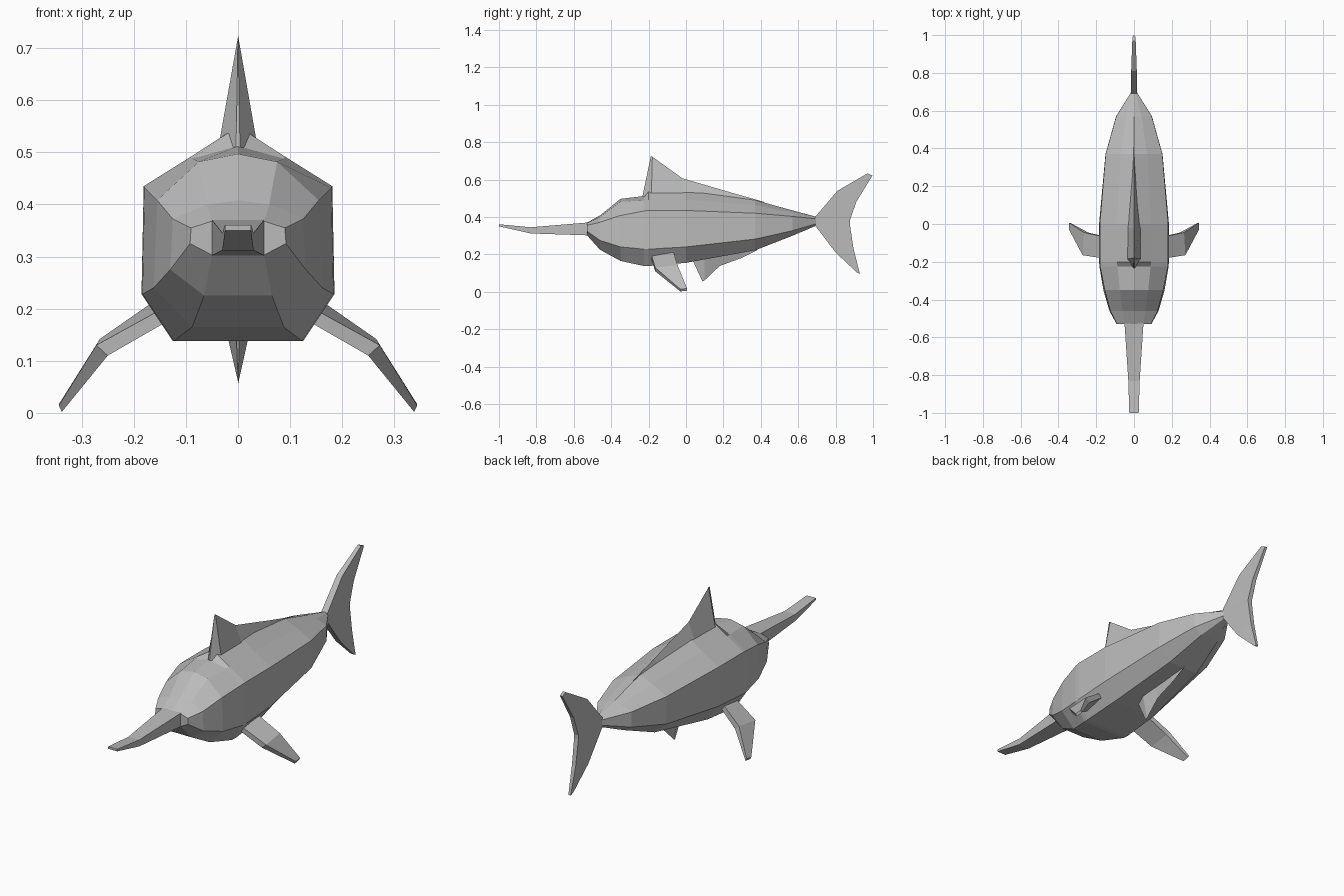
import bpy
import bmesh

cube = bpy.data.objects.get("Cube")
if cube:
    bpy.data.objects.remove(cube, do_unlink=True)

grey = bpy.data.materials.new("plain grey")
grey.use_nodes = True
colour = (0.5, 0.5, 0.5, 1)
grey.diffuse_color = colour
grey.node_tree.nodes["Principled BSDF"].inputs["Base Color"].default_value = colour


def loft(name, rings):
    """Skin a row of equal rings of points and cap both ends."""
    bm = bmesh.new()
    rows = [[bm.verts.new(p) for p in ring] for ring in rings]
    n = len(rows[0])
    for a, b in zip(rows, rows[1:]):
        for i in range(n):
            j = (i + 1) % n
            bm.faces.new((a[i], a[j], b[j], b[i]))
    bm.faces.new(rows[0])
    bm.faces.new(rows[-1])
    bmesh.ops.recalc_face_normals(bm, faces=bm.faces)
    me = bpy.data.meshes.new(name)
    bm.to_mesh(me)
    bm.free()
    me.materials.append(grey)
    ob = bpy.data.objects.new(name, me)
    bpy.context.collection.objects.link(ob)
    return ob


# Body: per section, y, ridge z, then x,z of shoulder, upper side, lower side, belly
sections = [
    (-0.53, 0.370, (0.050, 0.368), (0.090, 0.355), (0.092, 0.325), (0.050, 0.303)),
    (-0.46, 0.408, (0.060, 0.400), (0.125, 0.372), (0.130, 0.275), (0.065, 0.225)),
    (-0.35, 0.497, (0.075, 0.482), (0.155, 0.408), (0.162, 0.240), (0.088, 0.165)),
    (-0.225, 0.512, (0.088, 0.488), (0.179, 0.432), (0.183, 0.228), (0.123, 0.138)),
    (-0.20, 0.550, (0.090, 0.492), (0.181, 0.435), (0.185, 0.228), (0.125, 0.138)),
    (0.00, 0.550, (0.090, 0.492), (0.181, 0.435), (0.185, 0.240), (0.120, 0.155)),
    (0.37, 0.490, (0.070, 0.463), (0.150, 0.420), (0.151, 0.282), (0.085, 0.222)),
    (0.57, 0.435, (0.040, 0.425), (0.094, 0.403), (0.095, 0.327), (0.050, 0.300)),
    (0.70, 0.400, (0.008, 0.398), (0.014, 0.390), (0.014, 0.365), (0.008, 0.355)),
]
loft("body", [
    [(0, y, top)] + [(x, y, z) for x, z in side] + [(-x, y, z) for x, z in reversed(side)]
    for y, top, *side in sections])


# Bill: y, half width, bottom z, top z
loft("bill", [
    [(-w, y, lo), (w, y, lo), (w, y, hi), (-w, y, hi)]
    for y, w, lo, hi in [(-0.45, 0.052, 0.30, 0.38), (-0.53, 0.050, 0.302, 0.37),
                         (-0.83, 0.030, 0.312, 0.345), (-1.0, 0.025, 0.350, 0.361)]])


# Keeled fins: base y, half width, base z, edge y, edge z
def keel(name, rows):
    loft(name, [[(-w, yb, zb), (0, ye, ze), (w, yb, zb)] for yb, w, zb, ye, ze in rows])


keel("dorsal_fin", [
    (-0.235, 0.004, 0.500, -0.188, 0.725), (-0.185, 0.035, 0.525, -0.180, 0.722),
    (-0.02, 0.034, 0.525, -0.02, 0.607), (0.25, 0.014, 0.49, 0.25, 0.528),
    (0.42, 0.004, 0.46, 0.42, 0.480)])
keel("anal_fin", [
    (0.035, 0.004, 0.170, 0.088, 0.055), (0.10, 0.030, 0.190, 0.098, 0.060),
    (0.18, 0.022, 0.200, 0.18, 0.138), (0.30, 0.010, 0.220, 0.30, 0.182),
    (0.38, 0.003, 0.240, 0.38, 0.223)])


# Tail: front point, rear point, half thickness, from upper tip to lower tip
tail = [
    ((0.970, 0.633), (0.997, 0.622), 0.009), ((0.810, 0.540), (0.910, 0.480), 0.015),
    ((0.690, 0.400), (0.876, 0.380), 0.017), ((0.690, 0.355), (0.876, 0.360), 0.017),
    ((0.800, 0.210), (0.895, 0.235), 0.015), ((0.912, 0.105), (0.930, 0.095), 0.009)]
loft("tail_fin", [
    [(-t, *front), (t, *front), (t * 0.7, *rear), (-t * 0.7, *rear)]
    for front, rear, t in tail])


# Pectoral fins: leading edge, trailing edge and thickness offset, root to tip
pectoral = [
    ((0.145, -0.185, 0.200), (0.150, -0.070, 0.222), (-0.010, 0.0, -0.024)),
    ((0.272, -0.165, 0.130), (0.265, -0.045, 0.142), (-0.022, 0.0, -0.020)),
    ((0.344, -0.030, 0.014), (0.343, 0.006, 0.018), (-0.006, 0.0, -0.012))]
for side, word in ((1, "left"), (-1, "right")):
    rings = []
    for lead, trail, off in pectoral:
        under = [tuple(a + b for a, b in zip(p, off)) for p in (trail, lead)]
        rings.append([(side * x, y, z) for x, y, z in (lead, trail, *under)])
    loft(word + "_pectoral_fin", rings)
